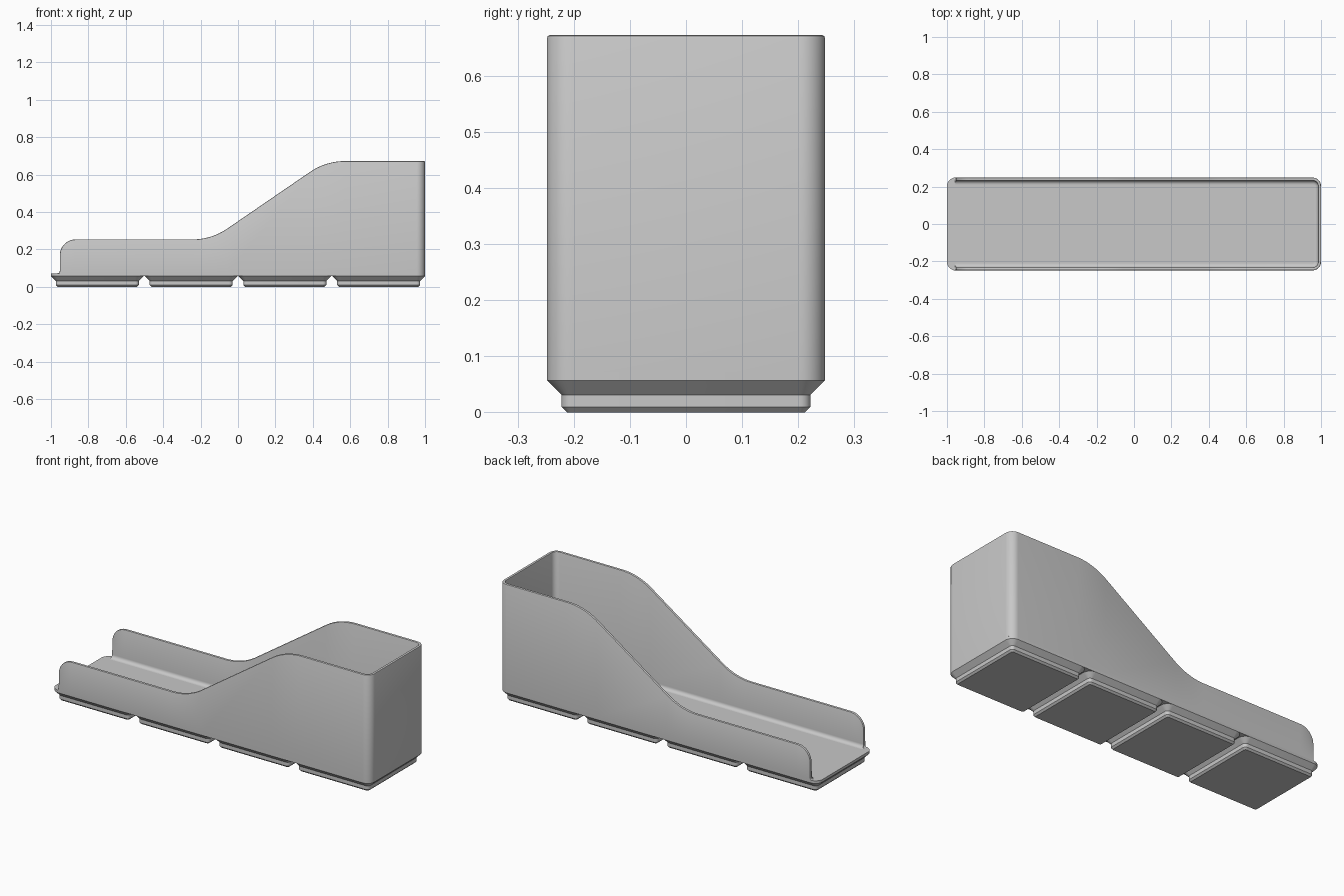
import bpy, bmesh
from math import sin, cos, tan, atan2, pi, radians

if "Cube" in bpy.data.objects:
    bpy.data.objects.remove(bpy.data.objects["Cube"])

HX, HY, R = 1.0, 0.2478, 0.0448       # plan half sizes and corner radius
BASE, FLOOR = 0.057, 0.072            # underside and top of the floor
LOW, HIGH = 0.253, 0.672              # wall heights
WALL, FILLET, RIM = 0.016, 0.02, 0.005
START = -0.953                        # open end of the side walls

grey = bpy.data.materials.new("light_grey")
grey.use_nodes = True
grey.diffuse_color = (0.58, 0.58, 0.58, 1)
grey.node_tree.nodes["Principled BSDF"].inputs["Base Color"].default_value = (0.58, 0.58, 0.58, 1)


def loft(name, rings, closed_ring=True):
    """Skin a list of equal closed rings and cap both ends."""
    bm = bmesh.new()
    rows = [[bm.verts.new(p) for p in ring] for ring in rings]
    n = len(rows[0])
    for a, b in zip(rows, rows[1:]):
        for i in range(n):
            j = (i + 1) % n
            bm.faces.new((a[i], a[j], b[j], b[i]))
    bm.faces.new(rows[0][::-1])
    bm.faces.new(rows[-1])
    bmesh.ops.remove_doubles(bm, verts=bm.verts, dist=0.00005)
    bmesh.ops.recalc_face_normals(bm, faces=bm.faces)
    mesh = bpy.data.meshes.new(name)
    bm.to_mesh(mesh)
    bm.free()
    mesh.materials.append(grey)
    obj = bpy.data.objects.new(name, mesh)
    bpy.context.collection.objects.link(obj)
    bpy.ops.object.select_all(action='DESELECT')
    obj.select_set(True)
    bpy.context.view_layer.objects.active = obj
    bpy.ops.object.shade_smooth_by_angle(angle=radians(30))
    return obj


def rounded_rect(cx, hx, hy, r, z, steps=8):
    ring = []
    for q, (sx, sy) in enumerate([(1, 1), (-1, 1), (-1, -1), (1, -1)]):
        for i in range(steps + 1):
            a = (q + i / steps) * pi / 2
            ring.append((cx + sx * (hx - r) + r * cos(a), sy * (hy - r) + r * sin(a), z))
    return ring


def arc(cx, cz, r, a0, a1, side, steps=12):
    """Points (x, z) with the outward normal; side is -1 on hollow curves."""
    out = []
    for i in range(steps + 1):
        a = a0 + (a1 - a0) * i / steps
        out.append((cx + r * cos(a), cz + r * sin(a), side * cos(a), side * sin(a)))
    return out


# Four stepped feet
for i in range(4):
    cx = (i - 1.5) * 0.5015
    levels = [(0.2125, 0.0096, 0), (0.222, 0.019, 0.0096), (0.222, 0.019, 0.031), (HY, R, BASE)]
    loft(f"foot_{i + 1}", [rounded_rect(cx, h, h, r, z) for h, r, z in levels])

# Floor slab
loft("floor", [rounded_rect(0, HX, HY, R, z) for z in (BASE, FLOOR)])

# Side profile of the wall rim: flare, rounded end, low run, slope, high run
x_low, x_high = -0.142, 0.47
slope = atan2(HIGH - LOW, x_high - x_low)
bend = 0.33
run = bend * tan(slope / 2)
profile = arc(START - 0.012, FLOOR + 0.012, 0.012, -pi / 2, 0, -1, 5)
profile += arc(START + 0.085, LOW - 0.085, 0.085, pi, pi / 2, 1)
profile += arc(x_low - run, LOW + bend, bend, -pi / 2, slope - pi / 2, -1)
profile += arc(x_high + run, HIGH - bend, bend, pi / 2 + slope, pi / 2, 1)

# Stations around the U-shaped plan: point, rim normal, inward direction
half = [(x, -HY, z, nx, nz, 0, 1) for x, z, nx, nz in profile]
for i in range(11):
    a = -pi / 2 + i * pi / 20
    half.append((HX - R + R * cos(a), -HY + R + R * sin(a), HIGH, 0, 1, -cos(a), -sin(a)))
stations = half + [(x, -y, z, nx, nz, ix, -iy) for x, y, z, nx, nz, ix, iy in reversed(half)]


def wall_section(x, y, z, nx, nz, ix, iy):
    ring = [(x, y, FLOOR)]
    rim = [(0, RIM), (0.3 * RIM, 0.3 * RIM), (RIM, 0)]
    rim += [(WALL - off, drop) for off, drop in reversed(rim)]
    for off, drop in rim:
        ring.append((x + ix * off - nx * drop, y + iy * off, max(z - nz * drop, FLOOR)))
    top = ring[-1][2]
    for k in range(7):
        a = k * pi / 12
        off = WALL + FILLET * (1 - cos(a))
        ring.append((x + ix * off, y + iy * off, min(FLOOR + FILLET * (1 - sin(a)), top)))
    return ring


# Continuous wall with rounded rim and filleted foot
loft("wall", [wall_section(*s) for s in stations])
